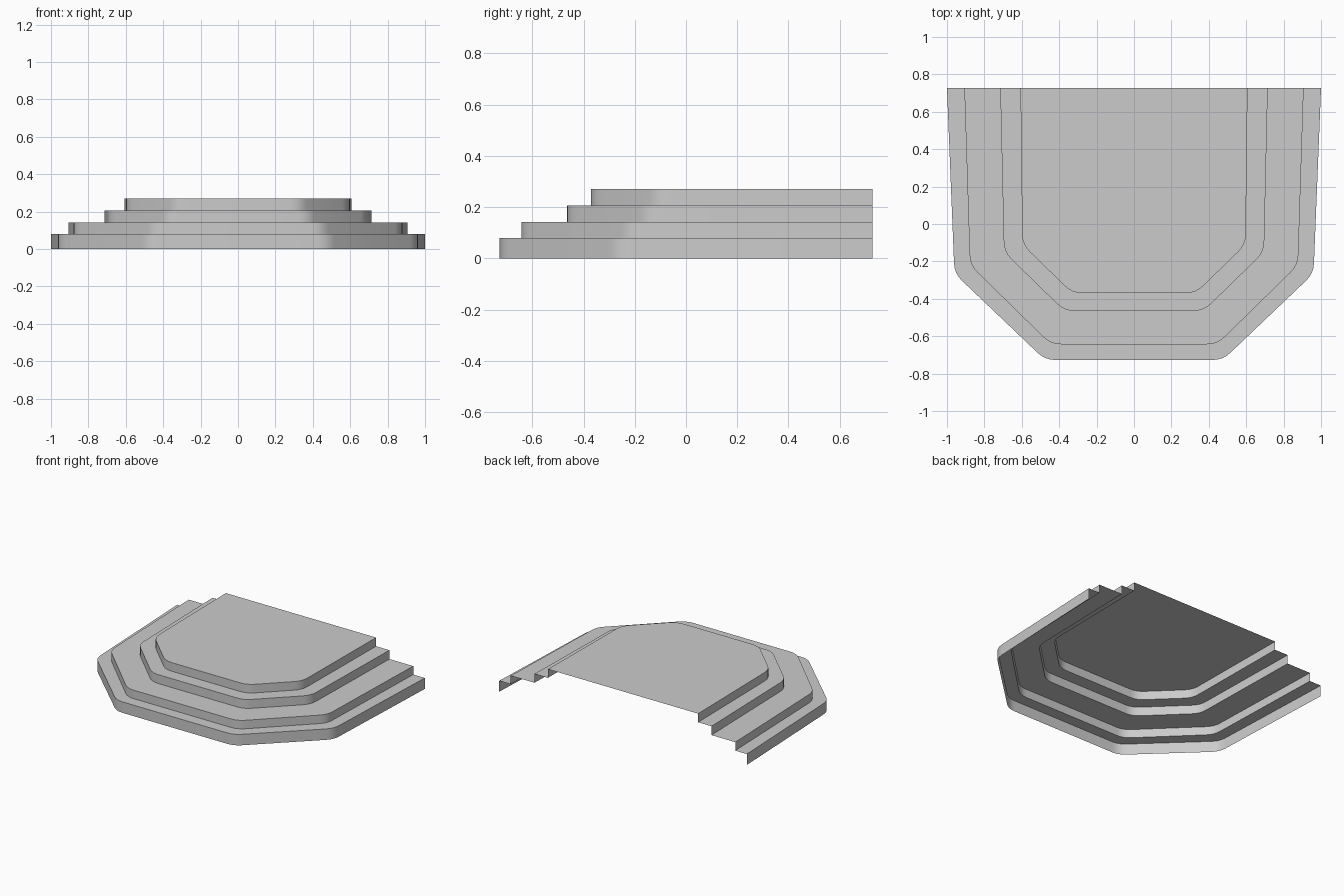
import bpy
from mathutils import Vector

if "Cube" in bpy.data.objects:
    bpy.data.objects.remove(bpy.data.objects["Cube"])

BACK = 0.727
# each step: back half-width, side corner, front corner, base z, top z
STEPS = [
    (1.0, (0.96, -0.265), (0.475, -0.727), 0.0, 0.08),
    (0.907, (0.877, -0.22), (0.445, -0.643), 0.08, 0.142),
    (0.715, (0.695, -0.15), (0.372, -0.465), 0.142, 0.207),
    (0.607, (0.597, -0.11), (0.33, -0.37), 0.207, 0.27),
]


def rounded(prev, corner, nxt, cut=0.055, segments=4):
    """Points of a small rounded corner."""
    p, c, n = Vector(prev), Vector(corner), Vector(nxt)
    a = c + (p - c).normalized() * cut
    b = c + (n - c).normalized() * cut
    ts = [i / segments for i in range(segments + 1)]
    return [a * (1 - t) ** 2 + c * 2 * t * (1 - t) + b * t ** 2 for t in ts]


def outline(width, side, front):
    """Open plan outline, from back left round the front to back right."""
    back = (width, BACK)
    mirrored = (-front[0], front[1])
    right = [Vector(back)] + rounded(back, side, front) + rounded(side, front, mirrored)
    left = [Vector((-v.x, v.y)) for v in right]
    return left + right[::-1]


def make_object(name, rows, cap=False):
    """Sheet joining successive rows of points; cap fills the last row."""
    n = len(rows[0])
    verts = [v for row in rows for v in row]
    faces = [(r * n + i, r * n + i + 1, (r + 1) * n + i + 1, (r + 1) * n + i)
             for r in range(len(rows) - 1) for i in range(n - 1)]
    if cap:
        faces.append(tuple(range((len(rows) - 1) * n, len(rows) * n)))
    mesh = bpy.data.meshes.new(name)
    mesh.from_pydata(verts, [], faces)
    mesh.update()
    obj = bpy.data.objects.new(name, mesh)
    bpy.context.collection.objects.link(obj)
    bpy.ops.object.select_all(action='DESELECT')
    obj.select_set(True)
    bpy.context.view_layer.objects.active = obj
    bpy.ops.object.shade_smooth_by_angle(angle=0.6)


def at_height(points, z):
    return [(p.x, p.y, z) for p in points]


# Risers and treads; the last step is capped by the landing. Back and base stay open.
plans = [outline(*s[:3]) for s in STEPS]
for i, (_, _, _, z0, z1) in enumerate(STEPS):
    rows = [at_height(plans[i], z0), at_height(plans[i], z1)]
    last = i == len(STEPS) - 1
    if not last:
        rows.append(at_height(plans[i + 1], z1))
    make_object("landing" if last else f"step_{i + 1}", rows, cap=last)
